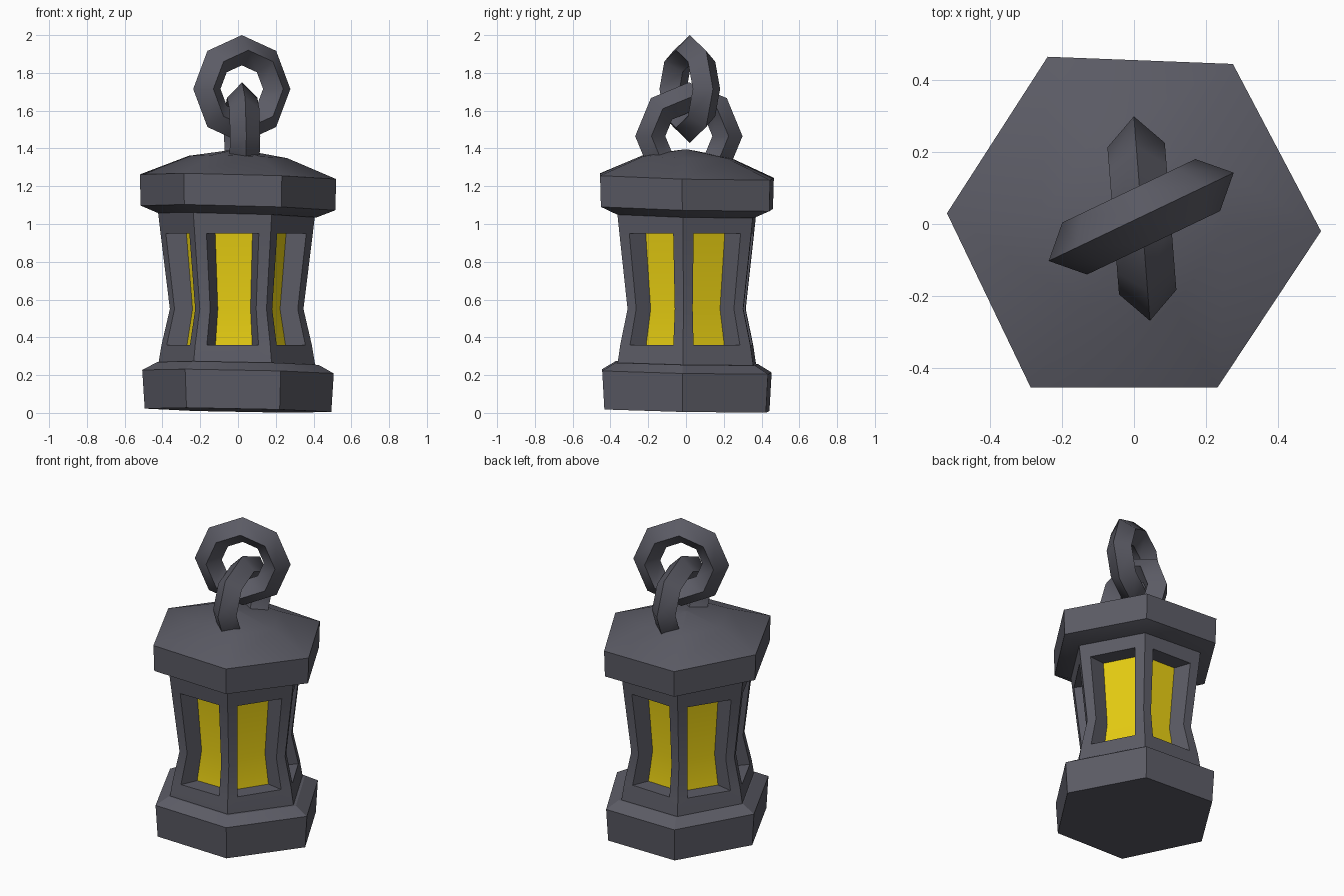
import bpy, bmesh, math
from mathutils import Vector, Matrix

if "Cube" in bpy.data.objects:
    bpy.data.objects.remove(bpy.data.objects["Cube"])


def material(name, rgb):
    m = bpy.data.materials.new(name)
    m.diffuse_color = (*rgb, 1)
    m.use_nodes = True
    m.node_tree.nodes["Principled BSDF"].inputs["Base Color"].default_value = m.diffuse_color
    return m


IRON = material("dark iron", (0.105, 0.105, 0.13))
GLOW = material("yellow glass", (0.78, 0.60, 0.006))

# Slightly uneven hexagon shared by base, body and cap
HEX = [Vector(p) for p in ((.52, -.02), (.275, .445), (-.24, .465),
                           (-.52, .03), (-.287, -.455), (.232, -.455))]


def finish(name, bm, angle):
    bmesh.ops.remove_doubles(bm, verts=bm.verts, dist=0.0005)
    bmesh.ops.recalc_face_normals(bm, faces=bm.faces)
    me = bpy.data.meshes.new(name)
    bm.to_mesh(me)
    bm.free()
    ob = bpy.data.objects.new(name, me)
    bpy.context.collection.objects.link(ob)
    me.materials.append(IRON)
    me.materials.append(GLOW)
    bpy.ops.object.select_all(action='DESELECT')
    bpy.context.view_layer.objects.active = ob
    ob.select_set(True)
    bpy.ops.object.shade_smooth_by_angle(angle=math.radians(angle))
    return ob


def hex_stack(name, profile, tilt):
    """Loft hexagons of (scale, z), leaning a little to the back right."""
    bm = bmesh.new()
    rings = []
    for s, z in profile:
        rings.append([bm.verts.new((p.x * s, p.y * s, z - tilt * s * (p.x + p.y)))
                      for p in HEX])
    for a, b in zip(rings, rings[1:]):
        for i in range(6):
            j = (i + 1) % 6
            bm.faces.new((a[i], a[j], b[j], b[i]))
    bm.faces.new(rings[0][::-1])
    bm.faces.new(rings[-1])
    return finish(name, bm, 30)


# Base and cap
hex_stack("base", [(.95, .014), (.975, .218), (.82, .262)], .019)
hex_stack("cap", [(.80, 1.045), (.99, 1.085), (1.0, 1.25), (.5, 1.355), (.02, 1.395)], .025)

# Waisted body with six recessed windows
ROWS = [(.25, .80), (.36, .765), (.55, .68), (.95, .775), (1.06, .80)]
COLS = [0, .155, .845, 1]
DEPTH = .71
bm = bmesh.new()


def point(side, u, row, k=1.0):
    z, s = ROWS[row]
    p = HEX[side].lerp(HEX[(side + 1) % 6], u) * s * k
    return bm.verts.new((p.x - .007, p.y, z))


def quad(side, corners, mat=0):
    f = bm.faces.new([point(side, *c) for c in corners])
    f.material_index = mat


for side in range(6):
    L, R = COLS[1], COLS[2]
    for r in range(4):
        for c in range(3):
            window = c == 1 and r in (1, 2)
            k = DEPTH if window else 1
            a, b = COLS[c], COLS[c + 1]
            quad(side, [(a, r, k), (b, r, k), (b, r + 1, k), (a, r + 1, k)], int(window))
        if r in (1, 2):  # side walls of the recess
            for u in (L, R):
                quad(side, [(u, r, 1), (u, r + 1, 1), (u, r + 1, DEPTH), (u, r, DEPTH)])
    for r in (1, 3):  # sill and lintel
        quad(side, [(L, r, 1), (R, r, 1), (R, r, DEPTH), (L, r, DEPTH)])
finish("body", bm, 30)


# Two linked rings with a diamond cross-section
def ring(name, centre, turn, major=.205, minor=.08):
    bm = bmesh.new()
    rot = Matrix.Rotation(math.radians(turn), 3, 'Z')
    grid = []
    for i in range(8):
        t = math.tau * i / 8
        loop = []
        for k in range(4):
            q = math.tau * k / 4
            r = major + minor * math.cos(q)
            v = Vector((r * math.cos(t), minor * math.sin(q), r * math.sin(t)))
            loop.append(bm.verts.new(rot @ v + Vector(centre)))
        grid.append(loop)
    for i in range(8):
        for k in range(4):
            a, b = grid[i], grid[(i + 1) % 8]
            n = (k + 1) % 4
            bm.faces.new((a[k], b[k], b[n], a[n]))
    return finish(name, bm, 50)


ring("lower_ring", (.022, .015, 1.465), 94.5)
ring("upper_ring", (.02, .02, 1.715), 25.5)
